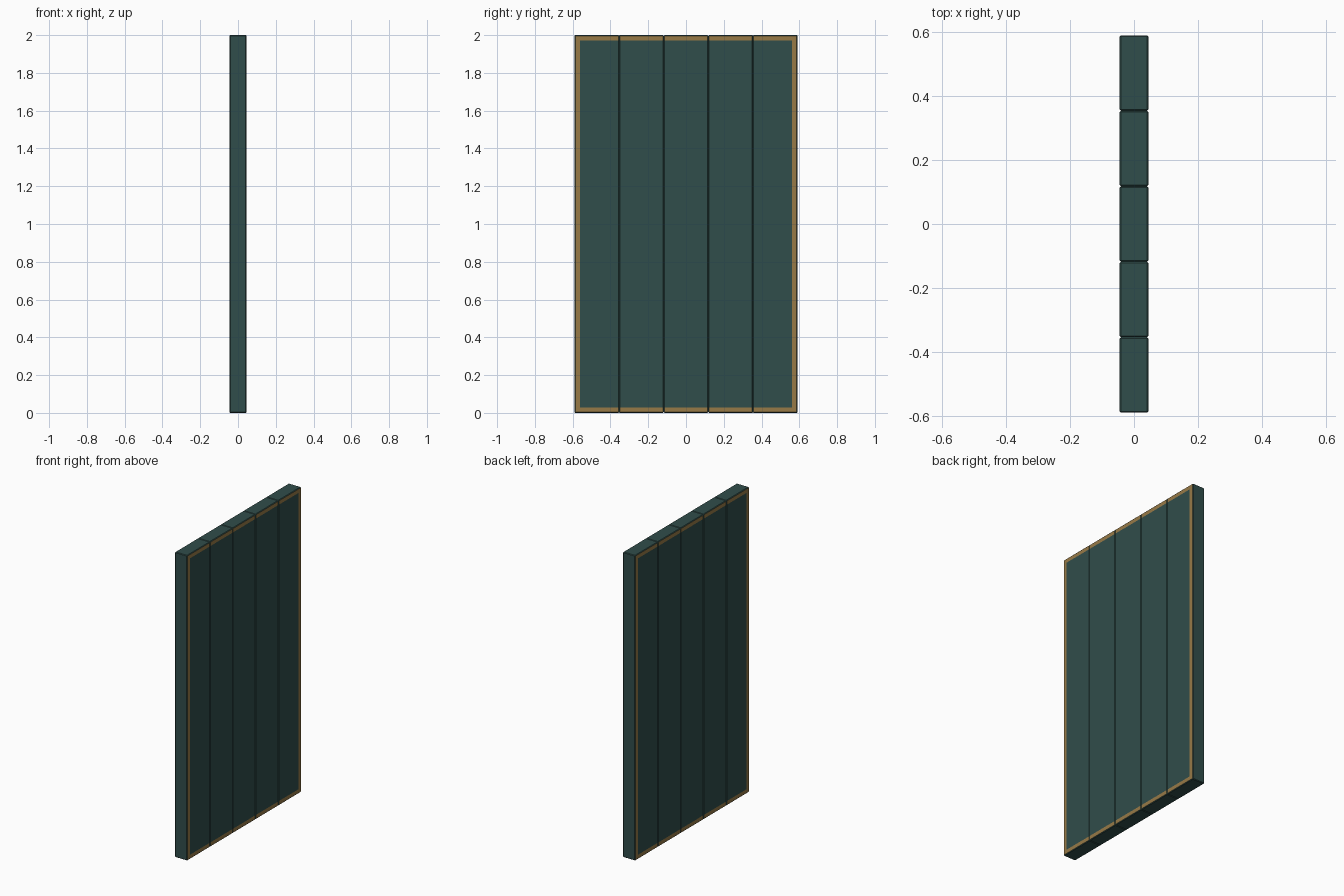
import bpy, bmesh
from mathutils import Matrix, Vector

if "Cube" in bpy.data.objects:
    bpy.data.objects.remove(bpy.data.objects["Cube"])

HEIGHT, WIDTH, THICK = 2.0, 1.18, 0.09
COUNT, TRIM, BEVEL = 5, 0.029, 0.004
STEP = WIDTH / COUNT


def material(name, color):
    m = bpy.data.materials.new(name)
    m.diffuse_color = (*color, 1)
    m.use_nodes = True
    m.node_tree.nodes["Principled BSDF"].inputs["Base Color"].default_value = m.diffuse_color
    return m


green = material("dark_green", (0.03, 0.075, 0.07))
gold = material("gold_trim", (0.31, 0.195, 0.062))

y_in, z_lo, z_hi = WIDTH / 2 - TRIM, TRIM, HEIGHT - TRIM


def panel(i):
    y = (i - (COUNT - 1) / 2) * STEP
    bm = bmesh.new()
    bmesh.ops.create_cube(bm, size=1, matrix=Matrix.Translation((0, y, HEIGHT / 2))
                          @ Matrix.Diagonal((THICK, STEP, HEIGHT, 1)))
    # chamfered edges make the grooves between panels
    bmesh.ops.bevel(bm, geom=bm.edges[:], offset=BEVEL, segments=1, affect='EDGES')
    # cut the flush trim band into the faces
    for co, no in (((0, y_in, 0), (0, 1, 0)), ((0, -y_in, 0), (0, 1, 0)),
                   ((0, 0, z_lo), (0, 0, 1)), ((0, 0, z_hi), (0, 0, 1))):
        bmesh.ops.bisect_plane(bm, geom=bm.verts[:] + bm.edges[:] + bm.faces[:],
                               plane_co=Vector(co), plane_no=Vector(no))
    # gold on the border of both broad sides
    bm.normal_update()
    for f in bm.faces:
        c = f.calc_center_median()
        border = abs(c.y) > y_in or c.z < z_lo or c.z > z_hi
        f.material_index = int(abs(f.normal.x) > 0.9 and border)
    me = bpy.data.meshes.new(f"panel_{i + 1}")
    bm.to_mesh(me)
    bm.free()
    me.materials.append(green)
    me.materials.append(gold)
    bpy.context.collection.objects.link(bpy.data.objects.new(f"panel_{i + 1}", me))


for i in range(COUNT):
    panel(i)
